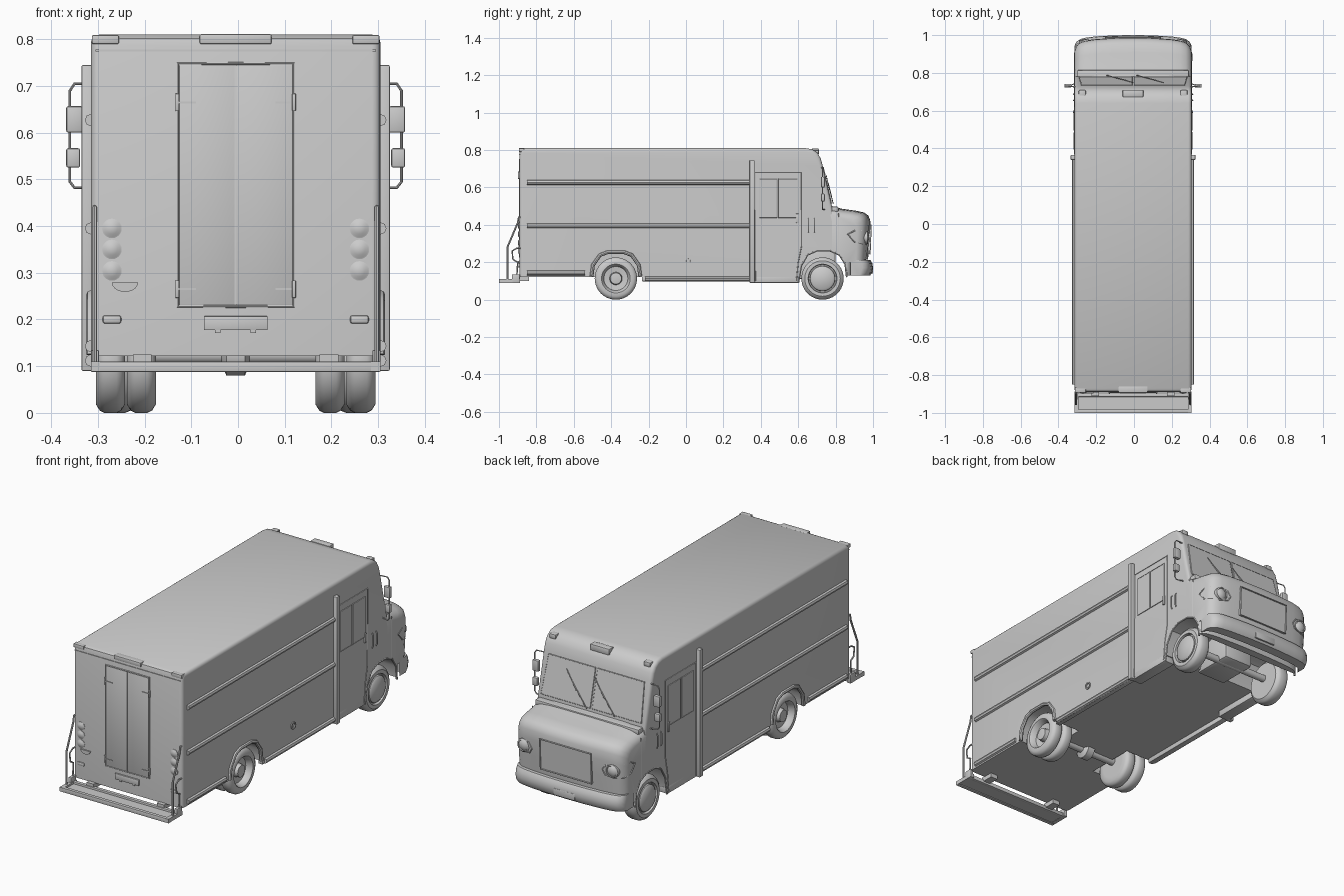
import bpy, bmesh, math
from mathutils import Vector

if "Cube" in bpy.data.objects:
    bpy.data.objects.remove(bpy.data.objects["Cube"])

def finish(name, bm):
    bmesh.ops.remove_doubles(bm, verts=bm.verts, dist=1e-5)
    bmesh.ops.recalc_face_normals(bm, faces=bm.faces)
    me = bpy.data.meshes.new(name)
    bm.to_mesh(me)
    bm.free()
    o = bpy.data.objects.new(name, me)
    bpy.context.collection.objects.link(o)
    return o

def skin(name, rings, closed_ring=True, caps=True):
    bm = bmesh.new()
    R = [[bm.verts.new(p) for p in r] for r in rings]
    n = len(R[0])
    for a, b in zip(R, R[1:]):
        for i in range(n):
            j = (i + 1) % n
            bm.faces.new((a[i], a[j], b[j], b[i]))
    if caps:
        bm.faces.new(R[0][::-1])
        bm.faces.new(R[-1])
    return finish(name, bm)

def slab(name, pts, vec):
    return skin(name, [[Vector(p) for p in pts], [Vector(p) + Vector(vec) for p in pts]])

def prism(name, yz, x0, x1):
    return slab(name, [(x0, y, z) for y, z in yz], (x1 - x0, 0, 0))

def box(name, x0, x1, y0, y1, z0, z1, bev=0.0):
    o = prism(name, [(y0, z0), (y1, z0), (y1, z1), (y0, z1)], x0, x1)
    if bev:
        m = o.modifiers.new("bevel", 'BEVEL')
        m.width, m.segments = bev, 2
    return o

def lathe(name, prof, c, axis='x', s=1, n=40):
    rings = []
    for h, r in prof:
        ring = []
        for i in range(n):
            a = 2 * math.pi * i / n
            u, v = r * math.cos(a), r * math.sin(a)
            ring.append(Vector(c) + Vector((s * h, u, v) if axis == 'x' else (u, s * h, v)))
        rings.append(ring)
    return skin(name, rings)

def tube(name, pts, r, closed=False):
    cu = bpy.data.curves.new(name, 'CURVE')
    cu.dimensions, cu.bevel_depth, cu.bevel_resolution, cu.use_fill_caps = '3D', r, 2, True
    sp = cu.splines.new('POLY')
    sp.points.add(len(pts) - 1)
    for p, q in zip(sp.points, pts):
        p.co = (*q, 1)
    sp.use_cyclic_u = closed
    o = bpy.data.objects.new(name, cu)
    bpy.context.collection.objects.link(o)
    return o

def cut(o, yz, x0, x1):
    c = prism("cutter", yz, x0, x1)
    c.hide_render = True
    m = o.modifiers.new("cut", 'BOOLEAN')
    m.operation, m.object, m.solver = 'DIFFERENCE', c, 'EXACT'
    bpy.context.view_layer.objects.active = o
    bpy.ops.object.modifier_apply(modifier=m.name)
    bpy.data.objects.remove(c)

def interp(x, table):
    for (a, u), (b, v) in zip(table, table[1:]):
        if x <= b:
            return u + (v - u) * (x - a) / (b - a)
    return table[-1][1]

W = 0.31
REAR = [(-.505, .125), (-.497, .185), (-.46, .238), (-.42, .253), (-.33, .253), (-.29, .238), (-.253, .185), (-.245, .125)]
FRONT = [(.60, .09), (.615, .18), (.65, .24), (.70, .262), (.77, .262), (.82, .24), (.852, .19), (.86, .12)]
down = lambda a: [(a[0][0], 0)] + a + [(a[-1][0], 0)]

# cargo body and cab with rounded roof edges
body = prism("van_body", [(-.89, .122), (-.89, .785), (-.885, .802), (-.87, .81), (.64, .81), (.675, .804), (.703, .785),
             (.72, .755), (.73, .72), (.78, .50), (.78, .122)], -W, W)
bm = bmesh.new()
bm.from_mesh(body.data)
E = [e for e in bm.edges if abs(e.verts[0].co.x - e.verts[1].co.x) < .01
     and max(v.co.z for v in e.verts) > .51]
bmesh.ops.bevel(bm, geom=E, offset=.018, segments=4, profile=.5, affect='EDGES', clamp_overlap=True)
bm.to_mesh(body.data)
bm.free()
for s in (1, -1):
    cut(body, down(REAR), *sorted((s * .155, s * .4)))
cut(body, down(FRONT), -.4, .4)

# bulging hood and front fenders
A = [(0, -.009), (.1, -.007), (.2, 0), (.25, .008), (.28, .018), (.3, .036), (W, .062)]
B = [(0, 0), (.2, .001), (.25, .005), (.28, .013), (.3, .025), (W, .045)]
HOOD = [(.76, .13), (.895, .13), (.90, .205), (.965, .215), (.972, .30), (.978, .38), (.976, .425), (.966, .45),
        (.945, .466), (.90, .476), (.83, .486), (.78, .50), (.76, .50)]
XS = [-x for x, _ in A[:0:-1]] + [x for x, _ in A]
def hood_ring(x):
    a, b = interp(abs(x), A), interp(abs(x), B)
    return [(x, y - a * (y - .76) / .22, z - b * (z - .13) / .37) for y, z in HOOD]
hood = skin("hood", [hood_ring(x) for x in XS])
cut(hood, down(FRONT), -.4, .4)

# front bumper with swept ends
BUMP = [(.935, .13), (.985, .13), (.996, .145), (1.0, .17), (.996, .195), (.985, .212), (.935, .212)]
skin("front_bumper", [[(x, y - .8 * interp(abs(x), A) - .007, z) for y, z in BUMP] for x in XS])
box("front_plate", -.06, .06, .99, 1.0, .14, .175, .002)

# grille panel
G = [(-.145, .972, .245), (.145, .972, .245), (.145, .978, .40), (-.145, .978, .40)]
slab("grille_panel", G, (0, .010, 0))
tube("grille_frame", [(x, y + .011, z) for x, y, z in G], .004, True)

# windshield panes and wipers lying on the slope
def ws(x, t, off=.001):
    return (x, .73 + .05 * t + .975 * off, .72 - .22 * t + .222 * off)
for s in (1, -1):
    q = [ws(s * .006, .06), ws(s * .272, .06), ws(s * .285, .93), ws(s * .006, .93)]
    slab("windshield_pane", q, (0, .002, 0))
    tube("windshield_seal", q, .003, True)
    tube("wiper", [ws(s * .08 - .06, .95, .01), ws(s * .08 + .045, .45, .008)], .0025)
    tube("wiper_blade", [ws(s * .08 + .01, .65, .007), ws(s * .08 + .08, .25, .007)], .002)
box("cowl", -.295, .295, .77, .815, .47, .497, .006)

# wheels
TIRE = [(0, 0), (0, .07), (0, .095), (.008, .108), (.018, .113), (.044, .113), (.054, .108), (.062, .095), (.062, .077)]
DISH = [(.057, .072), (.03, .064), (.026, .034), (.05, .03), (.054, .0)]
CAP = [(.05, .074), (.05, .068), (.06, .066), (.067, .055), (.069, 0)]
for s in (1, -1):
    for x in (.171, .237):
        lathe("rear_wheel", TIRE + DISH, (s * x, -.375, .113), s=s)
    lathe("front_wheel", [(h * 1.2, r) for h, r in TIRE + CAP], (s * .215, .73, .113), s=s)
lathe("rear_axle", [(-.18, .02), (-.03, .02), (-.02, .045), (.02, .045), (.03, .02), (.18, .02)], (0, -.375, .125))
lathe("front_axle", [(-.22, .018), (.22, .018)], (0, .73, .125))
box("engine_pan", -.085, .085, .58, .80, .11, .27, .015)

for s in (1, -1):
    def b(name, x0, x1, *r):
        return box(name, *sorted((s * x0, s * x1)), *r)
    X = s * W
    # wheel arches
    tube("rear_arch", [(X, y, z) for y, z in REAR], .010)
    tube("front_arch", [(s * (W - .003), y, z) for y, z in FRONT], .005)
    # skirts, rub rails and pillar
    b("door_step", .25, W, .345, .60, .09, .13, .003)
    b("side_skirt", .285, W, -.235, .35, .098, .13, .003)
    for z, y0, y1 in ((.627, -.85, .34), (.395, -.85, .34), (.143, -.85, -.54), (.112, -.22, .34)):
        tube("rub_rail", [(X, y0, z), (X, y1, z)], .013)
    b("door_pillar", .30, .33, .34, .366, .09, .745, .003)
    # cab door with windows
    tube("door_seam", [(X, .37, .10), (X, .37, .68), (X, .618, .68), (X, .618, .29), (X, .60, .20), (X, .59, .10)], .003)
    for y0, y1 in ((.395, .485), (.495, .595)):
        b("door_window", .305, .312, y0, y1, .44, .645)
        tube("window_seal", [(s * .311, y, z) for y, z in ((y0, .44), (y1, .44), (y1, .645), (y0, .645))], .003, True)
    b("door_handle", .305, .318, .588, .602, .41, .46, .003)
    for y in (.655, .687):
        tube("grab_bar", [(X, y, .36), (s * .316, y, .37), (s * .316, y, .425), (X, y, .435)], .003)
    tube("fender_seam", [(s * .309, .815, .46), (s * .309, .815, .25)], .002)
    # mirrors on a looped bracket
    tube("mirror_bracket", [(s * .30, .725, .705), (s * .345, .73, .705), (s * .355, .73, .69), (s * .355, .73, .495),
                            (s * .345, .73, .482), (s * .30, .745, .482)], .003)
    b("upper_mirror", .327, .363, .722, .742, .60, .657, .005)
    b("lower_mirror", .333, .363, .722, .742, .525, .567, .005)
    # headlights
    tube("headlight_bezel", [(s * x, y, z) for x, y, z in ((.20, .974, .33), (.22, .972, .358), (.265, .96, .368),
         (.298, .938, .368), (.309, .90, .368), (.310, .865, .35), (.310, .90, .31), (.298, .938, .298),
         (.262, .96, .296), (.215, .971, .305))], .004, True)
    lathe("headlight", [(-.03, .034), (.004, .034), (.008, .028), (.004, .026), (.01, .018), (.013, 0)],
          (s * .252, .966, .332), 'y')
    # roof marker lights
    b("front_marker", .25, .288, .665, .71, .775, .80, .006)
    b("rear_marker", .25, .308, -.893, -.865, .79, .809, .003)
    # tail lights and reflectors
    for z in (.395, .35, .304):
        lathe("tail_light", [(-.01, .021), (.004, .021), (.005, .018), (.009, .012), (.011, 0)], (s * .265, -.888, z), 'y', -1, 24)
    b("rear_reflector", .245, .285, -.896, -.885, .191, .209, .008)
    # rear grab rails
    x = s * .302
    tube("rear_rail", [(x, -.955, .10), (x, -.955, .28), (x, -.90, .41), (x, -.895, .44), (x, -.885, .44)], .005)
    tube("rear_rail_brace", [(x, -.905, .12), (x, -.90, .20), (x, -.925, .215), (x, -.93, .26), (x, -.905, .275), (x, -.885, .275)], .004)
    b("rail_foot", .293, W, -.93, -.888, .09, .135, .003)
    b("bumper_end", .29, W, -1.0, -.888, .09, .11)

    # rear doors with hinges
    b("rear_door", .002, .121, -.893, -.885, .231, .745, .001)
    tube("rear_door_frame", [(0, -.891, .228), (s * .124, -.891, .228), (s * .124, -.891, .748), (0, -.891, .748)], .003)
    for z in (.265, .665):
        b("door_hinge", .121, .129, -.899, -.885, z - .019, z + .019, .002)
        b("hinge_strap", .085, .121, -.896, -.885, z - .002, z + .002)

# roof centre lights, rear roof seam, plate and step lamp
box("front_centre_marker", -.055, .055, .672, .71, .775, .808, .005)
box("rear_centre_marker", -.077, .077, -.894, -.86, .79, .811, .003)
box("rear_roof_seam", -.30, .30, -.893, -.885, .774, .778)
box("rear_plate", -.068, .068, -.898, -.885, .177, .207, .001)
for x in (-.038, .038):
    box("plate_tab", x - .006, x + .006, -.897, -.887, .171, .18)
slab("step_lamp", [(-.237 + .028 * math.cos(a), -.885, .279 - .02 * math.sin(a))
     for a in [i * math.pi / 10 for i in range(11)]], (0, -.012, 0))

# rear step bumper as a recessed tray
box("bumper_outer_bar", -W, W, -1.0, -.982, .088, .11, .002)
box("bumper_inner_bar", -W, W, -.915, -.897, .09, .11, .002)
box("bumper_tread", -.30, .30, -.985, -.91, .092, .100)
for x in (-.2, .2):
    box("bumper_bracket", x - .02, x + .02, -.91, -.84, .10, .125)

# fuel cap on the right side
lathe("fuel_cap", [(-.01, .019), (.005, .019), (.005, .012), (-.001, .011), (-.001, 0)], (W, .012, .207), n=24)

# turn curves to meshes, shade, and centre
bpy.ops.object.select_all(action='SELECT')
bpy.context.view_layer.objects.active = next(o for o in bpy.data.objects if o.type == 'CURVE')
bpy.ops.object.convert(target='MESH')
bpy.ops.object.select_all(action='SELECT')
bpy.context.view_layer.objects.active = body
bpy.ops.object.shade_smooth_by_angle(angle=math.radians(35))
for o in bpy.data.objects:
    o.location.x -= .005
